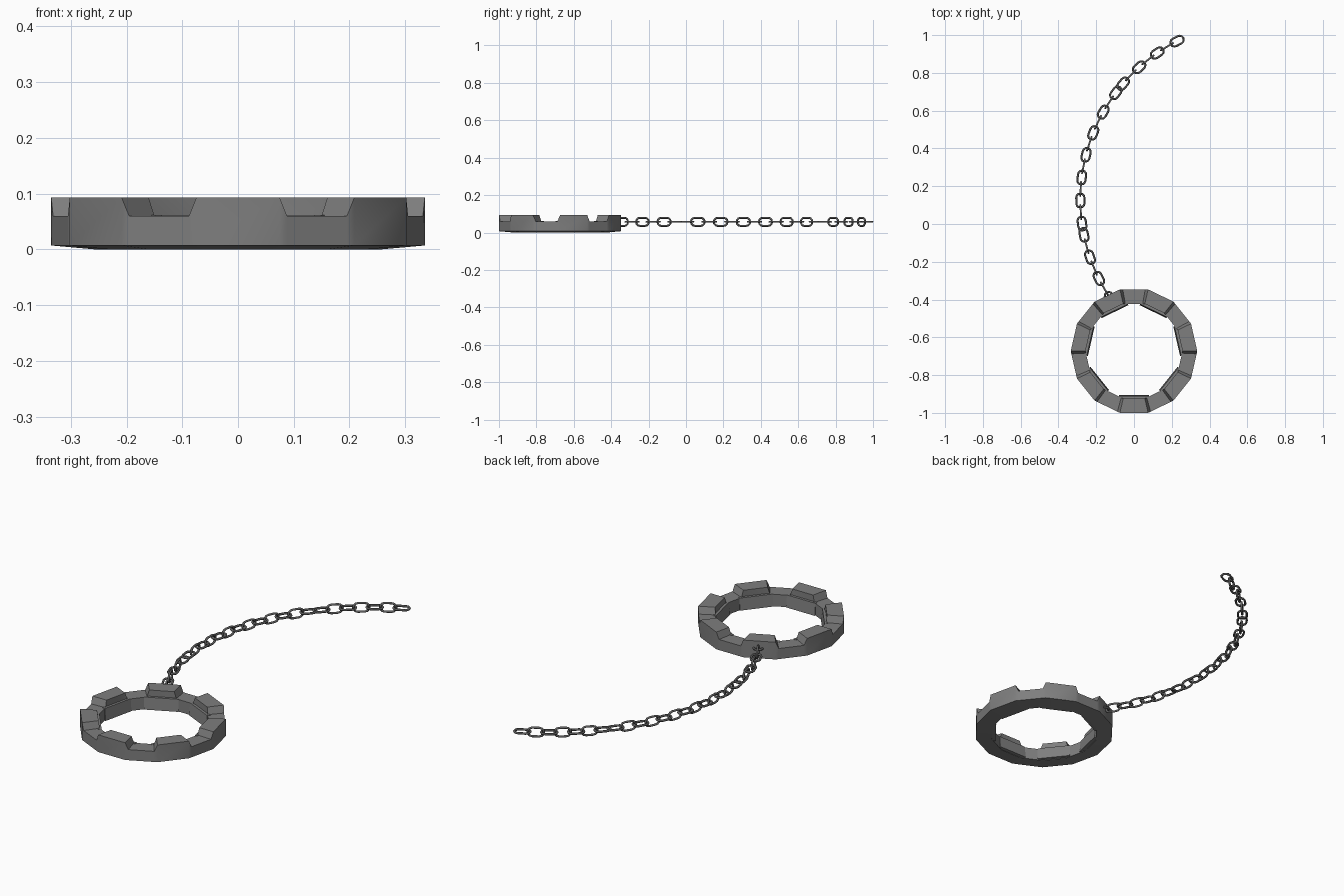
import bpy, bmesh
from math import radians, sin, cos, pi
from mathutils import Vector, Matrix

cube = bpy.data.objects.get("Cube")
if cube:
    bpy.data.objects.remove(cube)


def material(name, value):
    m = bpy.data.materials.new(name)
    m.use_nodes = True
    m.diffuse_color = (value, value, value, 1)
    m.node_tree.nodes["Principled BSDF"].inputs["Base Color"].default_value = (value, value, value, 1)
    return m


def finish(bm, name, mat, matrix=Matrix(), angle=30):
    bmesh.ops.recalc_face_normals(bm, faces=bm.faces)
    mesh = bpy.data.meshes.new(name)
    bm.to_mesh(mesh)
    bm.free()
    mesh.materials.append(mat)
    ob = bpy.data.objects.new(name, mesh)
    bpy.context.collection.objects.link(ob)
    ob.matrix_world = matrix
    bpy.ops.object.select_all(action='DESELECT')
    ob.select_set(True)
    bpy.context.view_layer.objects.active = ob
    bpy.ops.object.shade_smooth_by_angle(angle=radians(angle))
    return ob


stone = material("mid grey", 0.21)
iron = material("dark grey", 0.12)

CENTRE = Vector((0, -0.673, 0))
SIDES, OUTER, INNER = 14, 0.335, 0.257
LOW, HIGH = 0.06, 0.093


def corner(i):
    a = 2 * pi * i / SIDES
    return Vector((cos(a), sin(a), 0))


# Crenellated ring: each column is a four-point cross-section
columns = []
for i in range(0, SIDES, 2):
    a, b, c = corner(i), corner(i + 1), corner(i + 2)
    columns += [(a, HIGH), (b, HIGH), (b.lerp(c, 0.1), LOW), (b.lerp(c, 0.9), LOW)]
bm = bmesh.new()
rings = []
for d, top in columns:
    section = [(OUTER, 0.007), (OUTER, top), (INNER, top), (INNER, 0)]
    rings.append([bm.verts.new(d * r + Vector((0, 0, z))) for r, z in section])
for p, q in zip(rings, rings[1:] + rings[:1]):
    for k in range(4):
        n = (k + 1) % 4
        bm.faces.new((p[k], q[k], q[n], p[n]))
finish(bm, "crown_ring", stone, Matrix.Translation(CENTRE))

# Ledge on the inside of every tooth
for i in range(0, SIDES, 2):
    bm = bmesh.new()
    bmesh.ops.create_cube(bm, size=1)
    bmesh.ops.scale(bm, vec=(0.022, 0.158, 0.06), verts=bm.verts)
    for v in bm.verts:
        if v.co.z > 0 and v.co.x < 0:
            v.co.x += 0.006
    turn = Matrix.Rotation(2 * pi * (i + 0.5) / SIDES, 4, 'Z')
    finish(bm, "inner_ledge", stone,
           Matrix.Translation(CENTRE) @ turn @ Matrix.Translation((0.243, 0, 0.032)))


# Chain link: a tube swept round an oval lying flat along x
def link(name, matrix, wire=0.0055, bend=0.0215, half=0.0155, steps=6, tube=6):
    bm = bmesh.new()
    loops = []
    for end in (0, 1):
        for s in range(steps + 1):
            a = -pi / 2 + pi * s / steps + pi * end
            out = Vector((cos(a), sin(a), 0))
            mid = out * bend + Vector((half if end == 0 else -half, 0, 0))
            loops.append([bm.verts.new(mid + out * wire * cos(t) + Vector((0, 0, wire * sin(t))))
                          for t in (2 * pi * k / tube for k in range(tube))])
    for p, q in zip(loops, loops[1:] + loops[:1]):
        for k in range(tube):
            n = (k + 1) % tube
            bm.faces.new((p[k], q[k], q[n], p[n]))
    finish(bm, name, iron, matrix, 65)


# Chain laid along an arc; links alternate, with two doubled flat pairs
pattern = "FVFVFVF" + "FVFVFVFVFVFVF" + "FVFVFVF"
for i, kind in enumerate(pattern):
    a = radians(-33.8 + 3.717 * i)
    place = Matrix.Translation((0.658 - 0.942 * cos(a), 0.13 + 0.942 * sin(a), 0.057))
    turn = Matrix.Rotation(pi / 2 - a, 4, 'Z')
    roll = Matrix.Rotation(pi / 2 if kind == "V" else 0, 4, 'X')
    link("flat_link" if kind == "F" else "upright_link", place @ turn @ roll)
